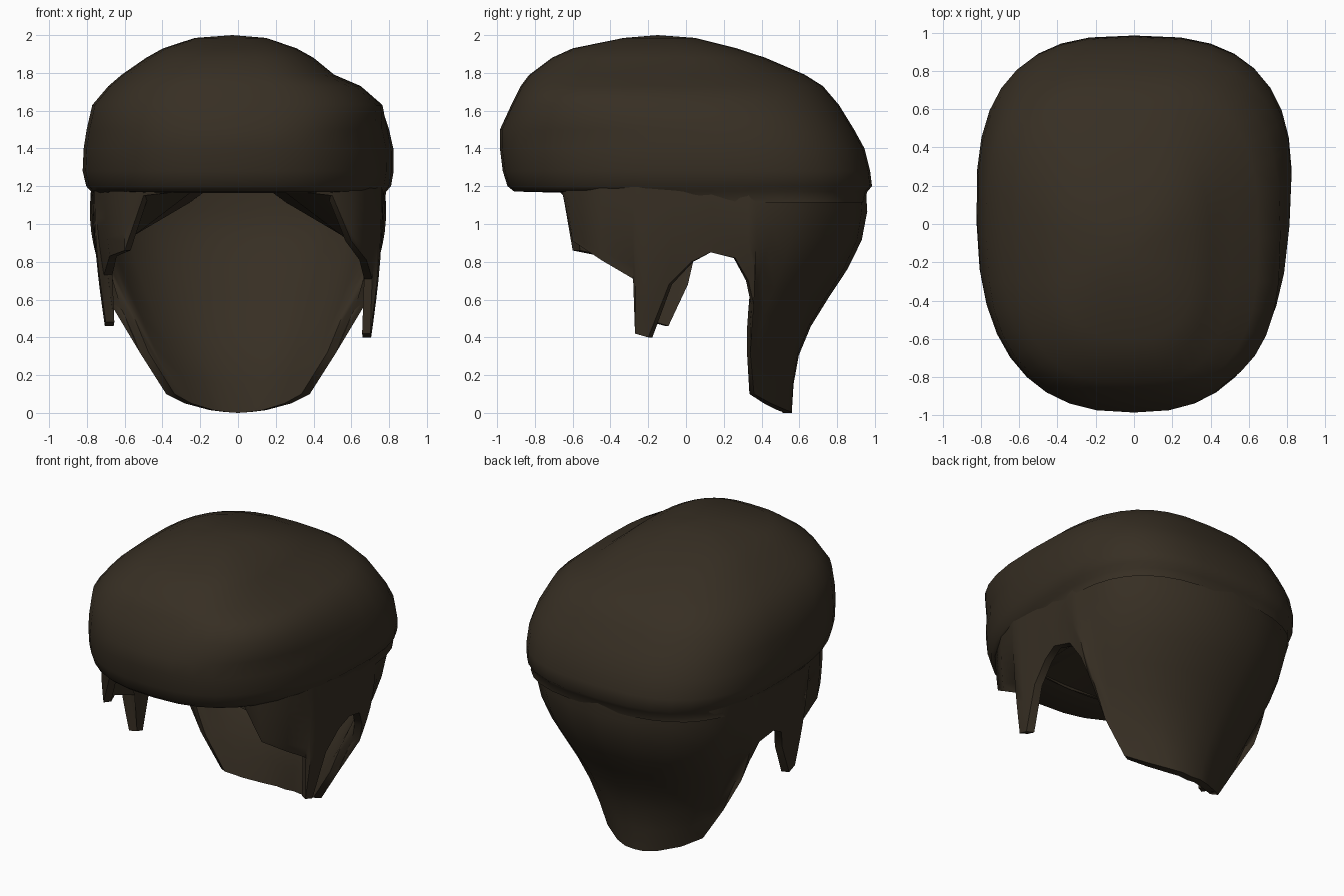
import bpy, bmesh
from math import sin, cos, pi, copysign
from mathutils import Vector

cube = bpy.data.objects.get("Cube")
if cube:
    bpy.data.objects.remove(cube)

brown = bpy.data.materials.new("dark_brown_hair")
brown.use_nodes = True
colour = (0.038, 0.028, 0.017, 1)
brown.diffuse_color = colour
brown.node_tree.nodes["Principled BSDF"].inputs["Base Color"].default_value = colour


def finish(name, bm, sharp):
    bmesh.ops.recalc_face_normals(bm, faces=bm.faces)
    mesh = bpy.data.meshes.new(name)
    bm.to_mesh(mesh)
    bm.free()
    mesh.materials.append(brown)
    obj = bpy.data.objects.new(name, mesh)
    bpy.context.collection.objects.link(obj)
    bpy.ops.object.select_all(action='DESELECT')
    obj.select_set(True)
    bpy.context.view_layer.objects.active = obj
    bpy.ops.object.shade_smooth_by_angle(angle=sharp)


def bridge(bm, a, b):
    n = len(a)
    for i in range(n):
        j = (i + 1) % n
        bm.faces.new((a[i], a[j], b[j], b[i]))


# Crown: rounded rings of (height, left width, right width, front y, back y)
CROWN = [
    (1.165, .765, .765, -.64, .945), (1.172, .78, .78, -.91, .96),
    (1.20, .805, .805, -.945, .985), (1.28, .82, .825, -.97, .975),
    (1.40, .82, .82, -.985, .945), (1.50, .80, .805, -.985, .89),
    (1.63, .765, .775, -.925, .81), (1.73, .65, .69, -.875, .725),
    (1.79, .51, .62, -.83, .63), (1.88, .40, .49, -.71, .42),
    (1.93, .31, .40, -.60, .27), (1.985, .15, .23, -.33, .05),
]
COLS = 36


def crown_ring(bm, z, left, right, front, back):
    mid, half, ring = (front + back) / 2, (back - front) / 2, []
    for i in range(COLS):
        a = 2 * pi * i / COLS
        power = .72 if z > 1.6 or sin(a) > 0 else .8
        x = copysign(abs(cos(a)) ** power, cos(a))
        y = mid + half * copysign(abs(sin(a)) ** power, sin(a))
        drop = .05 if z < 1.17 and y > -.3 else 0    # blends into the lower hair
        taper = .03 if x < 0 else .09 if z < 1.6 else 0
        width = (left if x > 0 else right) * (1 + taper * (y - .1))
        ring.append(bm.verts.new((x * width, y, z - drop)))
    return ring


bm = bmesh.new()
rings = [crown_ring(bm, *r) for r in CROWN]
for a, b in zip(rings, rings[1:]):
    bridge(bm, a, b)
tip = bm.verts.new((-.03, -.15, 2.0))
for i in range(COLS):
    bm.faces.new((rings[-1][i], rings[-1][(i + 1) % COLS], tip))
finish("crown_hair", bm, 1.2)

# Lower hair: strands from (top x, top y) to (hem x, hem y, hem z), front to back
STRANDS = [
    (0, -.72, 0, -.70, 1.17), (.25, -.70, .25, -.68, 1.18), (.48, -.67, .50, -.65, 1.15),
    (.59, -.64, .60, -.60, .91), (.70, -.45, .68, -.45, .81), (.755, -.28, .71, -.28, .71),
    (.76, -.26, .70, -.27, .42), (.765, -.18, .705, -.20, .40), (.77, -.06, .73, -.09, .68),
    (.77, .04, .745, .03, .80), (.775, .14, .755, .13, .85), (.775, .26, .74, .26, .82),
    (.775, .33, .71, .33, .70), (.77, .38, .67, .36, .57), (.76, .46, .52, .34, .32),
    (.74, .57, .38, .36, .10), (.67, .69, .28, .45, .05), (.50, .83, .15, .53, .015),
    (.25, .92, .07, .56, .005), (0, .95, 0, .56, 0),
]
RIGHT_HEMS = {3: .86, 4: .83, 5: .73, 6: .48, 7: .46}    # uneven right side
TOP, STEPS, THICK = 1.22, 8, .05


def strand(i, side):
    x, y, hx, hy, hz = STRANDS[i]
    if side < 0:
        hz = RIGHT_HEMS.get(i, hz)
        hy += .09 if 5 <= i <= 8 else 0
    length, points = TOP - hz, []
    for k in range(STEPS + 1):
        t = k / STEPS
        swell = 1 + (.09 if y > .3 else .03) * length * sin(pi * t)
        nape = 1 + .075 * length * sin(2 * pi * t) if y > .4 else 1
        px, py = (x + (hx - x) * t) * swell, (y + (hy - y) * t) * nape
        points.append(Vector((side * px, py, TOP + (hz - TOP) * t)))
    return points


last = len(STRANDS) - 1
outer = [strand(i, 1) for i in range(last + 1)] + [strand(i, -1) for i in range(last - 1, 0, -1)]
bm = bmesh.new()
levels_out, levels_in = [], []
for k in range(STEPS + 1):
    row = [s[k] for s in outer]
    levels_out.append([bm.verts.new(p) for p in row])
    levels_in.append([bm.verts.new(p + Vector((-p.x, .15 - p.y, 0)).normalized() * THICK)
                      for p in row])
loop = levels_out + levels_in[::-1]
for a, b in zip(loop, loop[1:] + loop[:1]):
    bridge(bm, a, b)
finish("lower_hair", bm, 0.9)

# Lining: ceiling with sloped sides, rows of (y, half width, edge height)
ROWS = [(-.66, .50, 1.17), (-.38, .66, .91), (.10, .71, .89), (.42, .69, .90), (.85, .30, 1.10)]
bm = bmesh.new()
grid = []
for y, width, edge in ROWS:
    half = [(.22 if width > .4 else .15, 1.19), (width * .87, edge + .01), (width, edge)]
    row = [(-x, z) for x, z in half[::-1]] + [(0, 1.20)] + half
    grid.append([bm.verts.new((x, y, z)) for x, z in row])
for a, b in zip(grid, grid[1:]):
    for i in range(len(a) - 1):
        bm.faces.new((a[i], b[i], b[i + 1], a[i + 1]))
finish("inner_lining", bm, 0.5)
